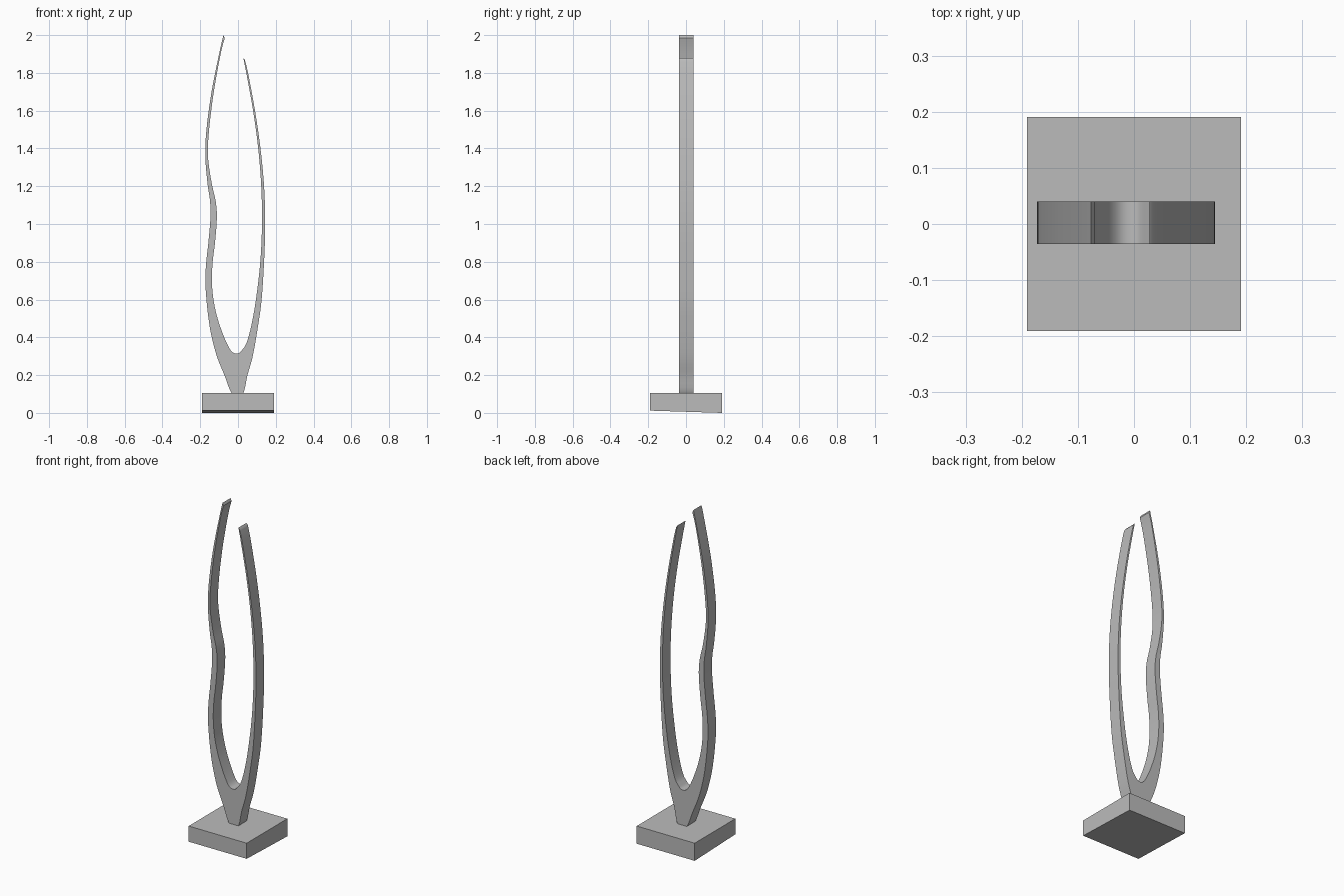
import bpy
import bmesh
from mathutils import Vector

cube = bpy.data.objects.get("Cube")
if cube:
    bpy.data.objects.remove(cube, do_unlink=True)

grey = bpy.data.materials.new("plain grey")
grey.use_nodes = True
colour = (0.5, 0.5, 0.5, 1)
grey.diffuse_color = colour
grey.node_tree.nodes["Principled BSDF"].inputs["Base Color"].default_value = colour


def add_object(name, bm):
    bmesh.ops.recalc_face_normals(bm, faces=bm.faces)
    mesh = bpy.data.meshes.new(name)
    bm.to_mesh(mesh)
    bm.free()
    mesh.materials.append(grey)
    obj = bpy.data.objects.new(name, mesh)
    bpy.context.collection.objects.link(obj)
    return obj


def smooth_path(points, steps):
    """Run a Catmull-Rom spline through the points."""
    path = []
    last = len(points) - 1
    for i in range(last):
        a, b, c, d = (points[min(max(i + k, 0), last)] for k in (-1, 0, 1, 2))
        for s in range(steps):
            t = s / steps
            path.append(b + (c - a) * t / 2 + (a * 2 - b * 5 + c * 4 - d) * t * t / 2
                        + (b * 3 - a - c * 3 + d) * t ** 3 / 2)
    return path + [points[-1]]


# Square plinth, its underside rising slightly towards the front
bm = bmesh.new()
bmesh.ops.create_cube(bm, size=0.382)
for v in bm.verts:
    if v.co.z > 0:
        v.co.z = 0.105
    else:
        v.co.z = 0.012 if v.co.y < 0 else 0
add_object("base", bm)

# Arms as (height, outer x, inner x)
wavy_arm = [
    (1.9, -.1, -.092), (1.7, -.14, -.128), (1.5, -.167, -.153),
    (1.36, -.173, -.159), (1.22, -.162, -.14), (1.12, -.148, -.118),
    (1.03, -.146, -.112), (.9, -.157, -.122), (.8, -.168, -.134),
    (.7, -.173, -.138), (.6, -.167, -.13), (.5, -.156, -.108), (.41, -.141, -.077),
]
bowed_arm = [
    (.46, .106, .07), (.6, .125, .095), (.8, .138, .118), (1, .144, .127),
    (1.2, .138, .123), (1.4, .119, .107), (1.6, .09, .08), (1.8, .053, .044),
]
# Solid fork between them as (outer x, outer z, inner x, inner z)
fork = [
    (-.112, .3, -.05, .35), (-.072, .2, -.033, .325), (-.03, .1, -.015, .315),
    (.025, .1, .005, .317), (.05, .2, .022, .333), (.078, .3, .045, .37),
]


def level(row):
    z, outer, inner = row
    return (outer, z, inner, z)


sections = [(-.077, 2, -.07, 1.985)] + [level(r) for r in wavy_arm] + fork
sections += [level(r) for r in bowed_arm] + [(.036, 1.87, .028, 1.88)]
path = smooth_path([Vector(s) for s in sections], 5)

# Sweep a rectangular section through the whole forked blade
bm = bmesh.new()
front, back = -.036, .04
rings = [[bm.verts.new(p) for p in (
    (ox, front, oz), (ix, front, iz), (ix, back, iz), (ox, back, oz))]
    for ox, oz, ix, iz in path]
for r, s in zip(rings, rings[1:]):
    for k in range(4):
        n = (k + 1) % 4
        bm.faces.new((r[k], r[n], s[n], s[k]))
bm.faces.new(rings[0])
bm.faces.new(rings[-1])
blade = add_object("forked_blade", bm)
bpy.ops.object.select_all(action="DESELECT")
blade.select_set(True)
bpy.context.view_layer.objects.active = blade
bpy.ops.object.shade_smooth_by_angle()
